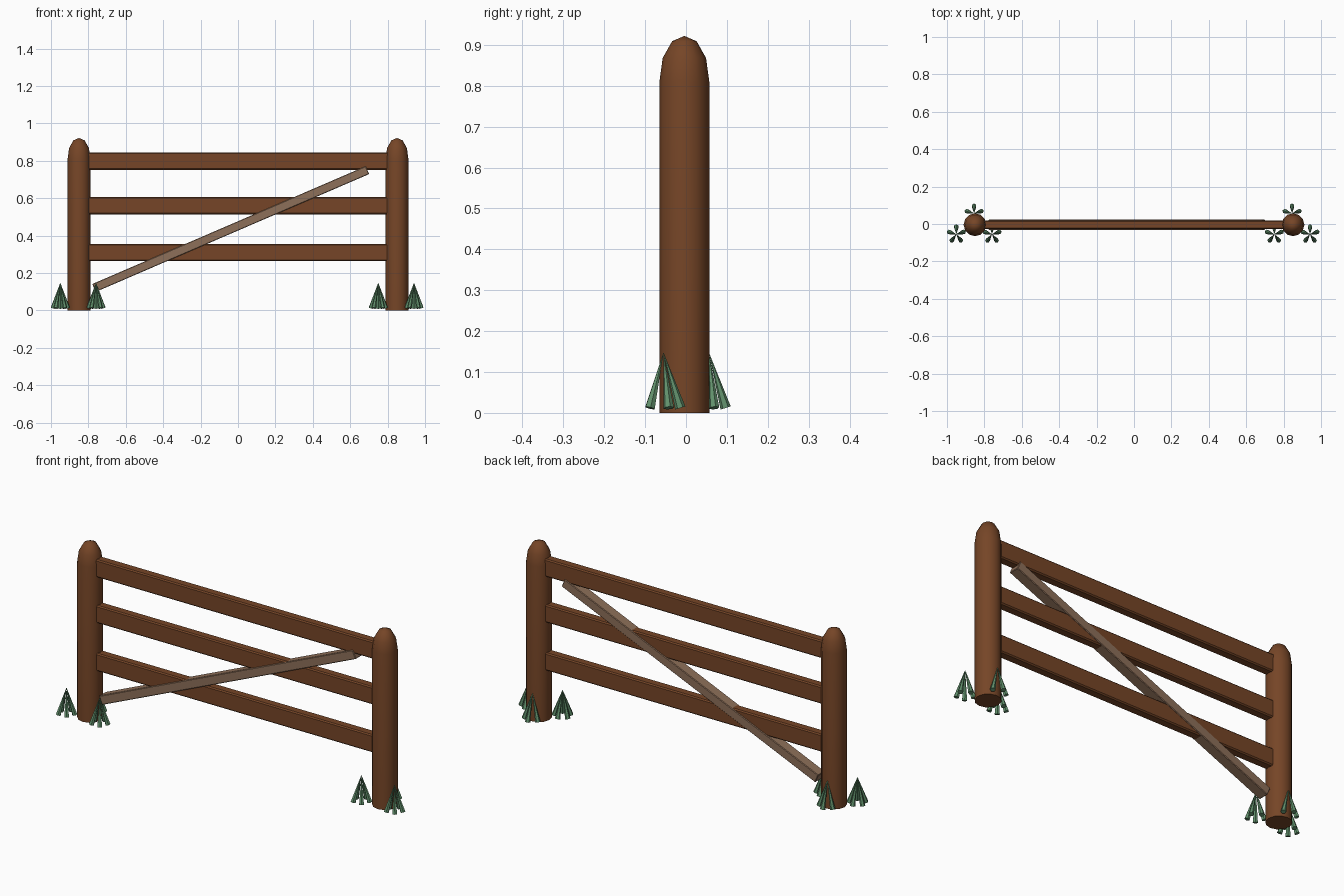
import bpy, bmesh, math
from mathutils import Matrix, Vector

if "Cube" in bpy.data.objects:
    bpy.data.objects.remove(bpy.data.objects["Cube"])

MID_Y = -0.004  # centre plane of the fence


def material(name, rgb):
    m = bpy.data.materials.new(name)
    m.use_nodes = True
    m.diffuse_color = (*rgb, 1)
    m.node_tree.nodes["Principled BSDF"].inputs["Base Color"].default_value = (*rgb, 1)
    return m


wood = material("dark wood", (0.18, 0.06, 0.02))
plank = material("pale wood", (0.27, 0.16, 0.10))
green = material("grass green", (0.12, 0.28, 0.15))


def finish(name, bm, mat, smooth=None):
    """Turn a bmesh into a coloured object, optionally smooth shaded."""
    bmesh.ops.recalc_face_normals(bm, faces=bm.faces)
    mesh = bpy.data.meshes.new(name)
    bm.to_mesh(mesh)
    bm.free()
    mesh.materials.append(mat)
    ob = bpy.data.objects.new(name, mesh)
    bpy.context.collection.objects.link(ob)
    if smooth:
        bpy.ops.object.select_all(action="DESELECT")
        ob.select_set(True)
        bpy.context.view_layer.objects.active = ob
        bpy.ops.object.shade_smooth_by_angle(angle=math.radians(smooth))
    return ob


def beam(name, centre, size, mat, tilt=0.0, bevel=0.006):
    """Long timber with softened edges, tilted in the plane of the fence."""
    bm = bmesh.new()
    bmesh.ops.create_cube(bm, size=1, matrix=Matrix.Diagonal((*size, 1)))
    bmesh.ops.bevel(bm, geom=bm.edges[:], offset=bevel, segments=1, affect="EDGES")
    bm.transform(Matrix.Translation(centre) @ Matrix.Rotation(-tilt, 4, "Y"))
    return finish(name, bm, mat)


def post(name, x):
    """Round post with a domed top, spun from a profile."""
    profile = [(0, 0), (0.061, 0), (0.061, 0.81), (0.053, 0.868), (0.03, 0.909), (0, 0.922)]
    bm = bmesh.new()
    verts = [bm.verts.new((r, 0, z)) for r, z in profile]
    edges = [bm.edges.new(pair) for pair in zip(verts, verts[1:])]
    bmesh.ops.spin(bm, geom=verts + edges, axis=(0, 0, 1), cent=(0, 0, 0),
                   angle=math.tau, steps=12)
    bmesh.ops.remove_doubles(bm, verts=bm.verts, dist=0.0005)
    bm.transform(Matrix.Translation((x, MID_Y, 0)))
    return finish(name, bm, wood, 40)


def grass_tuft(name, x, y):
    """Five slim cones fanning out from a shared tip."""
    bm = bmesh.new()
    tip = Vector((x, y, 0.148))
    for i in range(5):
        a = math.radians(90 + 72 * i)
        base = Vector((x + 0.041 * math.cos(a), y + 0.041 * math.sin(a), 0.012))
        axis = tip - base
        place = Matrix.Translation((tip + base) / 2) @ axis.to_track_quat("Z", "Y").to_matrix().to_4x4()
        bmesh.ops.create_cone(bm, cap_ends=True, segments=6, radius1=0.013,
                              radius2=0, depth=axis.length, matrix=place)
    return finish(name, bm, green)


# Posts, each with three tufts of grass around its foot
for side, x in (("right", -0.85), ("left", 0.85)):
    post(f"{side}_post", x)
    grass_tuft(f"{side}_grass_back", x - 0.005, 0.056)
    grass_tuft(f"{side}_grass_front_a", x - 0.1, -0.055)
    grass_tuft(f"{side}_grass_front_b", x + 0.091, -0.055)

# Horizontal rails between the posts
for name, z in (("top_rail", 0.798), ("middle_rail", 0.56), ("bottom_rail", 0.31)):
    beam(name, (0, MID_Y, z), (1.66, 0.048, 0.092), wood)

# Diagonal brace, slightly thicker than the rails
low, high = Vector((-0.77, MID_Y, 0.12)), Vector((0.692, MID_Y, 0.75))
run = high - low
beam("diagonal_brace", (low + high) / 2, (run.length, 0.056, 0.046), plank,
     math.atan2(run.z, run.x), 0.003)
